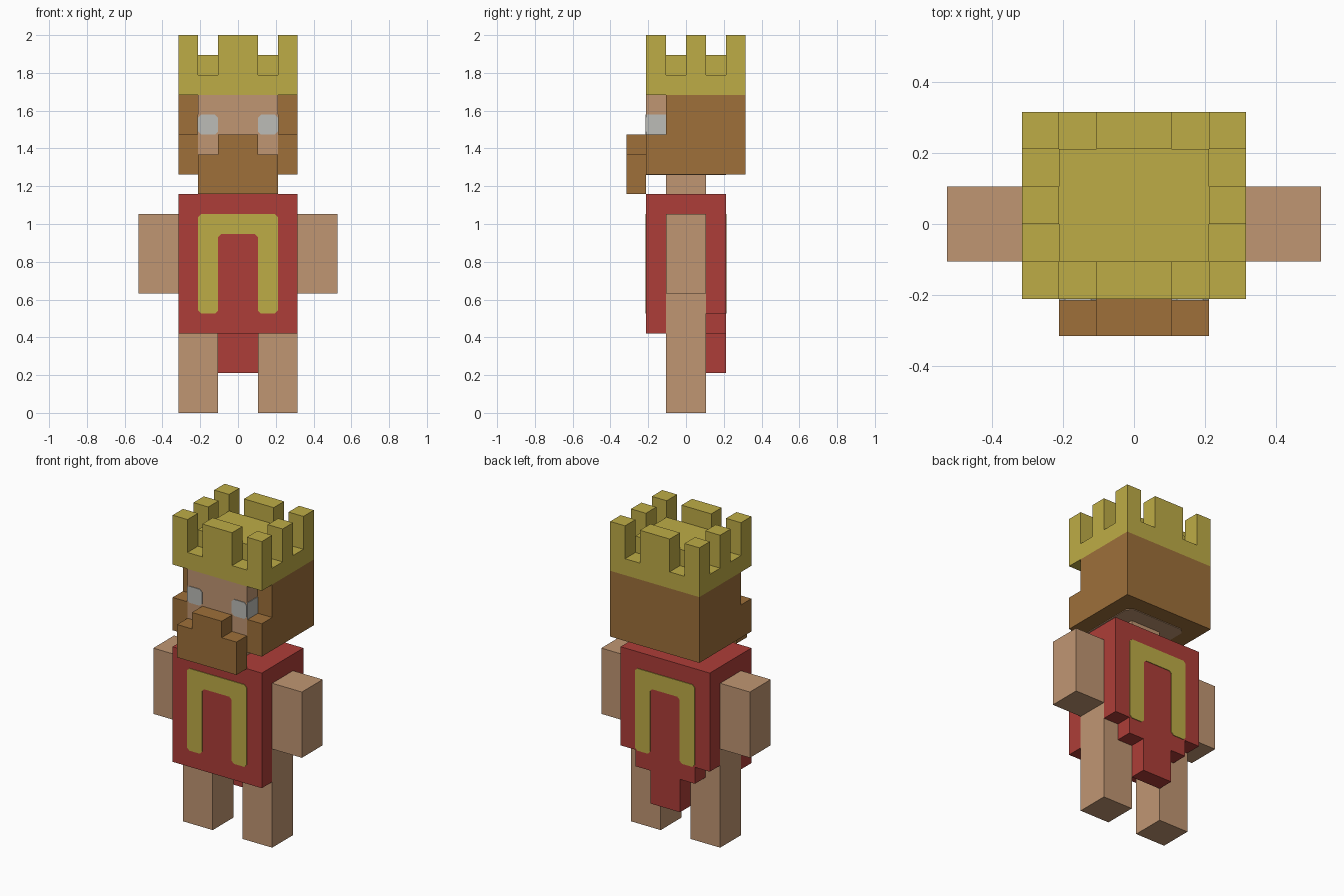
import bpy
import bmesh
from mathutils import Vector

U = 2 / 19          # one block
T = 0.04            # painted plate thickness, in blocks

cube = bpy.data.objects.get("Cube")
if cube:
    bpy.data.objects.remove(cube, do_unlink=True)


def material(name, r, g, b):
    m = bpy.data.materials.new(name)
    m.use_nodes = True
    m.diffuse_color = (r, g, b, 1)
    m.node_tree.nodes["Principled BSDF"].inputs["Base Color"].default_value = (r, g, b, 1)
    return m


GOLD = material("gold", 0.515, 0.413, 0.061)
HAIR = material("brown hair", 0.342, 0.162, 0.042)
SKIN = material("skin", 0.527, 0.305, 0.171)
RED = material("red cloth", 0.423, 0.048, 0.040)
EYE = material("pale grey", 0.503, 0.503, 0.474)


def prism(name, outline, axis, start, end, mat):
    """Extrude a 2D outline (in blocks) along an axis from start to end."""
    place = {"x": lambda p, d: (d, p[0], p[1]),
             "y": lambda p, d: (p[0], d, p[1]),
             "z": lambda p, d: (p[0], p[1], d)}[axis]
    bm = bmesh.new()
    base = bm.faces.new([bm.verts.new(Vector(place(p, start)) * U) for p in outline])
    top = bmesh.ops.extrude_face_region(bm, geom=[base])["geom"]
    offset = Vector(place((0, 0), end - start)) * U
    bmesh.ops.translate(bm, vec=offset, verts=[v for v in top if isinstance(v, bmesh.types.BMVert)])
    bmesh.ops.recalc_face_normals(bm, faces=bm.faces)
    mesh = bpy.data.meshes.new(name)
    bm.to_mesh(mesh)
    bm.free()
    mesh.materials.append(mat)
    obj = bpy.data.objects.new(name, mesh)
    bpy.context.collection.objects.link(obj)
    return obj


def rect(a0, a1, b0, b1):
    return [(a0, b0), (a1, b0), (a1, b1), (a0, b1)]


def box(name, x, y, z, mat):
    return prism(name, rect(*sorted(x), *y), "z", *z, mat)


def clipped(outline, c=0.15):
    """Cut every corner of an outline."""
    pts = [Vector(p) for p in outline]
    result = []
    for i, p in enumerate(pts):
        for q in (pts[i - 1], pts[(i + 1) % len(pts)]):
            result.append(tuple(p + (q - p).normalized() * c))
    return result


# Tunic: core, front panel and stepped back tail
box("tunic_core", (-3, 3), (-1, 1), (6, 11), RED)
box("tunic_front", (-3, 3), (-2, -1), (4, 11), RED)
tail = [(-3, 11), (-3, 5), (-2, 5), (-2, 4), (-1, 4), (-1, 2),
        (1, 2), (1, 4), (2, 4), (2, 5), (3, 5), (3, 11)]
prism("tunic_back", tail, "y", 1, 2, RED)

# Gold arch trim on both sides of the tunic
arch = clipped([(-2, 5), (-1, 5), (-1, 9), (1, 9), (1, 5), (2, 5), (2, 10), (-2, 10)])
prism("front_trim", arch, "y", -2 - T, -2, GOLD)
prism("back_trim", arch, "y", 2, 2 + T, GOLD)

# Limbs, sideburns and eyes, one set per side
for side, s in (("left", 1), ("right", -1)):
    box(side + "_leg", (s, 3 * s), (-1, 1), (0, 6), SKIN)
    box(side + "_arm", (3 * s, 5 * s), (-1, 1), (6, 10), SKIN)
    box(side + "_sideburn", (2 * s, 3 * s), (-2, -1), (12, 14), HAIR)
    front_eye = clipped(rect(*sorted((s, 2 * s)), 14, 15))
    prism(side + "_eye_front", front_eye, "y", -2 - T, -2, EYE)
    prism(side + "_eye_side", rect(-2, -1, 14, 15), "x", 2 * s, (2 + T) * s, EYE)

# Head
box("neck", (-1, 1), (-1, 1), (11, 12), SKIN)
box("hair", (-3, 3), (-1, 3), (12, 16), HAIR)
box("face", (-2, 2), (-2, -1), (12, 16), SKIN)
prism("head_underside", clipped(rect(-2, 2, -2, 2), 0.3), "z", 12 - T, 12, SKIN)
beard = [(-2, 11), (2, 11), (2, 13), (1, 13), (1, 14), (-1, 14), (-1, 13), (-2, 13)]
prism("beard", beard, "y", -3, -2, HAIR)

# Crown: band, raised centre and battlements
box("crown_band", (-3, 3), (-2, 3), (16, 17), GOLD)
box("crown_centre", (-2, 2), (-1, 2), (17, 18), GOLD)
for side, s in (("left", 1), ("right", -1)):
    for place, y in (("front", -2), ("middle", 0), ("back", 2)):
        box(f"crown_{side}_{place}_point", (2 * s, 3 * s), (y, y + 1), (17, 19), GOLD)
for place, y in (("front", -2), ("back", 2)):
    box(f"crown_{place}_point", (-1, 1), (y, y + 1), (17, 19), GOLD)
